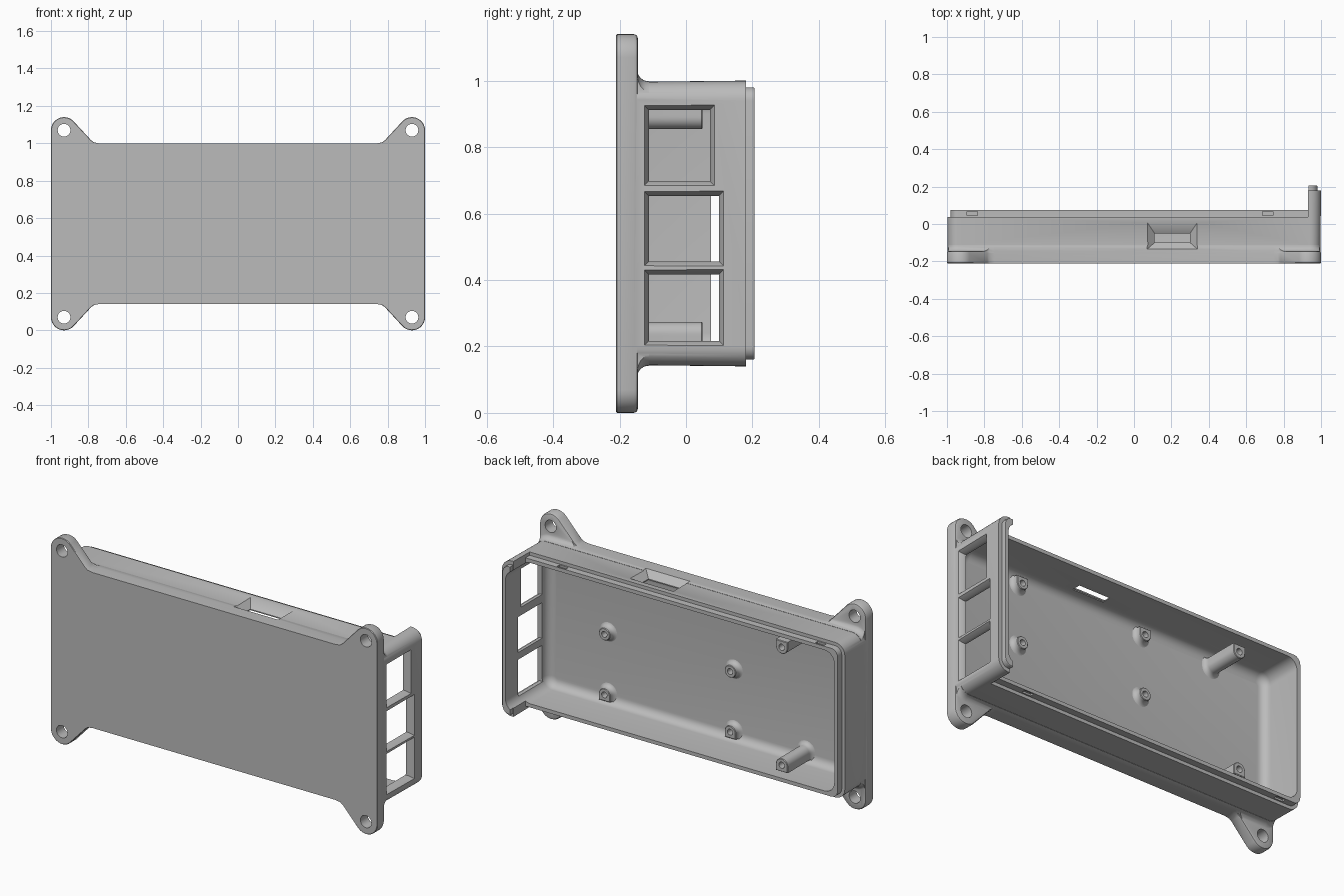
import bpy, bmesh
from math import sin, cos, pi, radians

cube = bpy.data.objects.get("Cube")
if cube:
    bpy.data.objects.remove(cube, do_unlink=True)

grey = bpy.data.materials.new("plain grey")
grey.use_nodes = True
GREY = (0.5, 0.5, 0.5, 1)
grey.diffuse_color = GREY
grey.node_tree.nodes["Principled BSDF"].inputs["Base Color"].default_value = GREY

MID = 0.57      # height of the case centre
FRONT = -0.21   # outer face of the mounting plate
FLOOR = -0.165  # inner face of the tray


def loft(name, rings):
    """Solid skinned through rings of equal point count, capped at both ends."""
    bm = bmesh.new()
    loops = [[bm.verts.new(p) for p in ring] for ring in rings]
    n = len(loops[0])
    for a, b in zip(loops, loops[1:]):
        for i in range(n):
            j = (i + 1) % n
            bm.faces.new((a[i], a[j], b[j], b[i]))
    bm.faces.new(loops[0])
    bm.faces.new(loops[-1])
    bmesh.ops.recalc_face_normals(bm, faces=bm.faces)
    me = bpy.data.meshes.new(name)
    bm.to_mesh(me)
    bm.free()
    ob = bpy.data.objects.new(name, me)
    bpy.context.collection.objects.link(ob)
    me.materials.append(grey)
    return ob


def boolean(ob, other, op):
    mod = ob.modifiers.new(op, 'BOOLEAN')
    mod.operation, mod.object, mod.solver = op, other, 'EXACT'
    bpy.context.view_layer.objects.active = ob
    bpy.ops.object.modifier_apply(modifier=mod.name)
    bpy.data.objects.remove(other, do_unlink=True)


def cut(ob, other):
    boolean(ob, other, 'DIFFERENCE')


def smooth(ob):
    bpy.ops.object.select_all(action='DESELECT')
    ob.select_set(True)
    bpy.context.view_layer.objects.active = ob
    bpy.ops.object.shade_smooth_by_angle(angle=radians(32))


def rounded(inset, y, r=0.06, n=8):
    """Rounded rectangle of the case, shrunk by inset, at depth y."""
    hx, hz, r = 1 - inset, 0.43 - inset, max(r - inset, 0.01)
    pts = []
    for q, (sx, sz) in enumerate([(1, 1), (-1, 1), (-1, -1), (1, -1)]):
        for k in range(n + 1):
            a = (q + k / n) * pi / 2
            pts.append((sx * (hx - r) + r * cos(a), y,
                        MID + sz * (hz - r) + r * sin(a)))
    return pts


def box(x0, x1, y0, y1, z0, z1):
    return loft("cutter", [[(x0, y, z0), (x1, y, z0), (x1, y, z1), (x0, y, z1)]
                           for y in (y0, y1)])


def rod(x, z, r, y0, y1):
    ring = [(x + r * cos(k * pi / 16), z + r * sin(k * pi / 16)) for k in range(32)]
    return loft("cutter", [[(px, y, pz) for px, pz in ring] for y in (y0, y1)])


# Outline of the mounting plate with four ears
EAR_X, EAR_Z, EAR_R = 0.93, 0.5, 0.07


def plate_ring(y, shrink=0.0):
    r = EAR_R - shrink
    quarter = [(EAR_X + r * cos(k * pi / 16), EAR_Z + r * sin(k * pi / 16))
               for k in range(13)]
    quarter += [(0.785 + shrink, 0.446), (0.77 + shrink, 0.435), (0.745, 0.43)]
    left = [(-x, z) for x, z in reversed(quarter)]
    half = quarter + left
    full = half + [(-x, -z) for x, z in half]
    return [(x, y, MID + z) for x, z in full]


case = loft("case", [plate_ring(FRONT, 0.003), plate_ring(FRONT + 0.003),
                     plate_ring(-0.157), plate_ring(-0.148, 0.004),
                     plate_ring(-0.145, 0.012)])

# Concave fillet between ears and walls, clipped to the plate outline
steps = [k / 6 * pi / 2 for k in range(7)]
flare = loft("flare", [rounded(-0.033, -0.17)] +
             [rounded(-0.033 + 0.035 * sin(a), -0.112 - 0.035 * cos(a)) for a in steps])
boolean(flare, loft("cutter", [plate_ring(-0.18, 0.008), plate_ring(-0.1, 0.008)]), 'INTERSECT')

# Walls: low on three sides, tall at the +x end
walls = loft("walls", [rounded(0.004, -0.18), rounded(0.0, 0.18)])
cut(walls, box(-1.1, 0.93, 0.038, 0.4, -0.2, 1.3))
lip = loft("lip", [rounded(0.02, -0.15), rounded(0.02, 0.203), rounded(0.022, 0.206)])
cut(lip, box(-1.1, 0.932, 0.075, 0.4, -0.2, 1.3))
for part in (flare, walls, lip):
    boolean(case, part, 'UNION')

# Hollow with a rounded floor edge
FIL = 0.045
cut(case, loft("hollow", [rounded(0.041 + FIL * (1 - sin(a)), FLOOR + FIL * (1 - cos(a)), 0.1)
                          for a in steps] + [rounded(0.039, 0.4, 0.1)]))

# Screw holes in the ears
for sx in (-1, 1):
    for sz in (-1, 1):
        cut(case, rod(sx * EAR_X, MID + sz * EAR_Z, 0.034, -0.3, 0))


# Chamfered port windows in the tall end
def port(y0, y1, z0, z1):
    rings = []
    for x, i in ((1.01, -0.006), (0.975, 0.015), (0.9, 0.015)):
        a, b, c, d = y0 + i, y1 - i, z0 + i, z1 - i
        rings.append([(x, a, c), (x, b, c), (x, b, d), (x, a, d)])
    return loft("cutter", rings)


for y1, z0, z1 in ((0.087, 0.683, 0.927), (0.114, 0.441, 0.668), (0.114, 0.202, 0.432)):
    cut(case, port(-0.127, y1, z0, z1))

# Funnel-shaped slot in the top wall
slot = []
for z, x0, x1, y0, y1 in ((1.01, 0.06, 0.35, -0.143, 0.022), (1.0, 0.07, 0.34, -0.135, 0.01),
                          (0.965, 0.11, 0.30, -0.1, -0.05), (0.93, 0.11, 0.30, -0.1, -0.05)):
    slot.append([(x0, y0, z), (x1, y0, z), (x1, y1, z), (x0, y1, z)])
cut(case, loft("cutter", slot))

# Snap notches in the lip
for x in (-0.865, 0.715):
    for s in (-1, 1):
        z0, z1 = sorted((MID + s * 0.4, MID + s * 0.45))
        cut(case, box(x - 0.027, x + 0.027, 0.046, 0.068, z0, z1))
smooth(case)


# Screw posts: round, or with a flat side facing the nearest wall
def post(name, x, z, top, r, side):
    def ring(rad, y, flat=True):
        pts = []
        for k in range(32):
            c, s = cos(k * pi / 16), sin(k * pi / 16)
            square = flat and side * s > 0.001
            m = rad / max(abs(c), abs(s)) if square else rad
            pts.append((x + m * c, y, z + m * s))
        return pts
    hole = r * 0.48
    base = [ring(r + 0.028 * (1 - sin(a)), FLOOR + 0.028 * (1 - cos(a)) - 0.002) for a in steps]
    rings = [ring(r + 0.028, FLOOR - 0.01)] + base
    rings += [ring(r, top - 0.003), ring(r - 0.003, top),
              ring(hole, top, False), ring(hole, max(FLOOR, top - 0.1), False)]
    smooth(loft(name, rings))


for col, x in (("left", 0.59), ("middle", -0.18)):
    for row, z, side in (("upper", 0.9, 1), ("centre", 0.57, 0), ("lower", 0.235, -1)):
        post(f"short_post_{row}_{col}", x, z, -0.128, 0.034, side)
for row, z, side in (("upper", 0.89, 1), ("lower", 0.238, -1)):
    post(f"long_post_{row}", -0.62, z, 0.05, 0.036, side)
